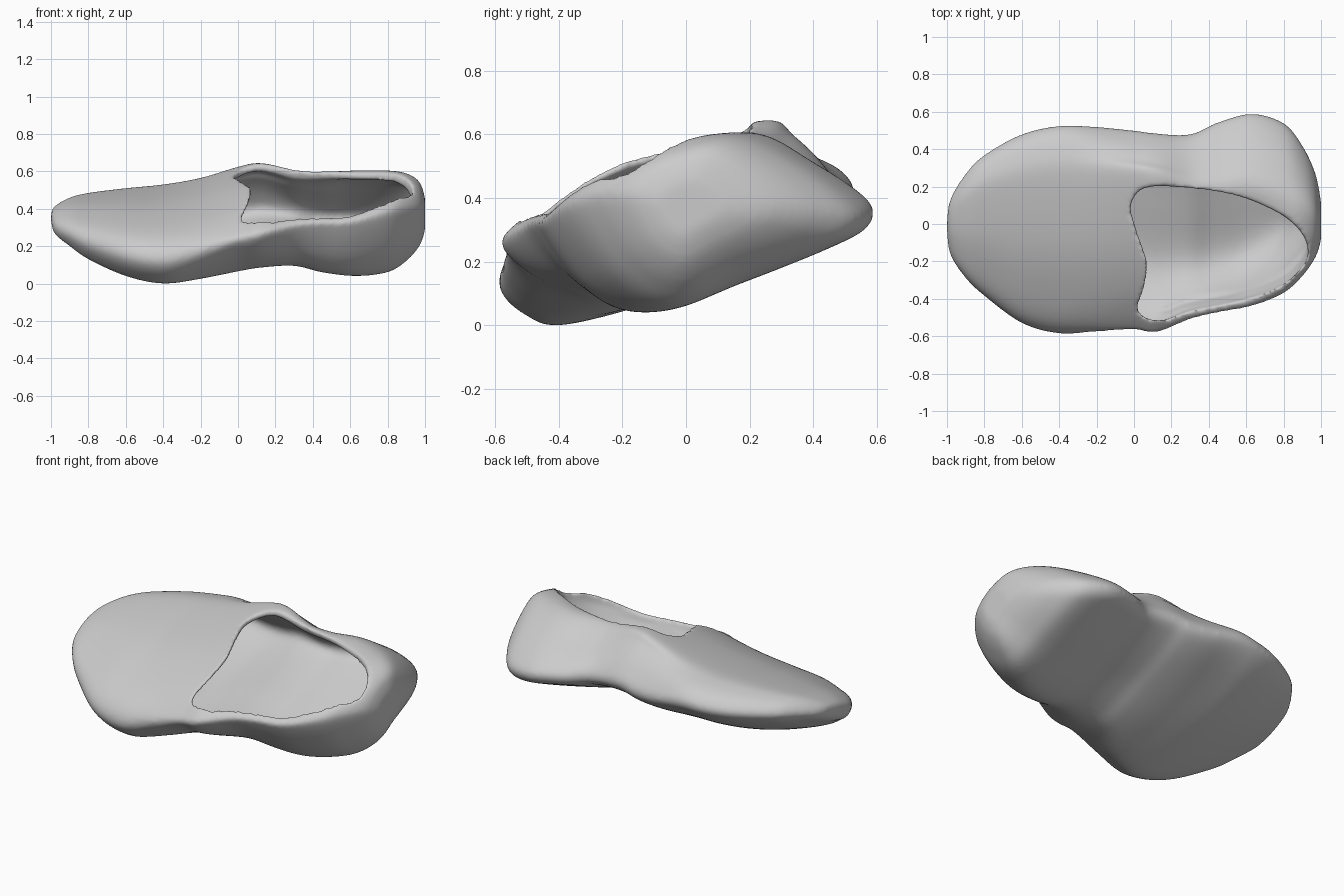
import bpy, bmesh
from mathutils import Vector

if "Cube" in bpy.data.objects:
    bpy.data.objects.remove(bpy.data.objects["Cube"])

# Rolled cross-sections (y, z) for toe, waist, heel and heel back; points correspond
TOE = [(-.36, 0), (.05, .12), (.38, .28), (.525, .40), (.50, .48), (.40, .525),
       (.25, .53), (-.10, .45), (-.36, .34), (-.53, .23), (-.58, .12), (-.50, .03)]
WAIST = [(-.20, .08), (.12, .19), (.38, .30), (.485, .39), (.43, .50), (.33, .60),
         (.25, .64), (-.10, .55), (-.36, .43), (-.54, .295), (-.56, .23), (-.42, .13)]
HEEL = [(-.14, .042), (.15, .135), (.48, .275), (.575, .33), (.565, .40), (.40, .51),
        (.22, .60), (.0, .53), (-.2, .45), (-.42, .345), (-.43, .285), (-.30, .11)]
BACK = [(-.02, .12), (.15, .19), (.33, .265), (.41, .32), (.405, .39), (.27, .51),
        (.12, .585), (-.04, .565), (-.17, .515), (-.265, .44), (-.275, .37), (-.17, .20)]
KEYS = [(-.4, TOE), (.05, WAIST), (.5, HEEL), (.9, BACK)]

# Stations along the shoe: x, y min, y max, z min, z max
STATIONS = [(-1, -.05, .03, .33, .38), (-.98, -.17, .14, .265, .415),
            (-.9, -.29, .27, .20, .46), (-.8, -.385, .37, .13, .485),
            (-.6, -.53, .48, .04, .51), (-.4, -.585, .525, 0, .53),
            (-.2, -.575, .52, .025, .565), (0, -.565, .50, .065, .625),
            (.12, -.58, .485, .085, .645), (.3, -.51, .48, .095, .61),
            (.45, -.475, .545, .06, .60), (.63, -.44, .59, .04, .605),
            (.8, -.37, .54, .06, .605), (.9, -.28, .42, .12, .59),
            (.97, -.18, .27, .20, .545), (1, -.09, .12, .28, .46)]

# Foot opening seen from above (x, y)
OPENING = [(.03, .175), (-.015, .09), (.02, -.05), (.07, -.2), (.06, -.33), (.025, -.47),
           (.15, -.515), (.3, -.465), (.6, -.405), (.8, -.32), (.905, -.22), (.93, -.14),
           (.89, -.04), (.77, .06), (.55, .15), (.3, .19), (.12, .20)]


def spline(pts, n, closed=False):
    """Catmull-Rom through pts with n samples per span."""
    pts = [Vector(p) for p in pts]
    m, out = len(pts), []
    for i in range(m if closed else m - 1):
        if closed:
            a, b, c, d = (pts[(i + k) % m] for k in (-1, 0, 1, 2))
        else:
            a, b, c, d = (pts[min(max(i + k, 0), m - 1)] for k in (-1, 0, 1, 2))
        for j in range(n):
            t = j / n
            out.append(.5 * (2 * b + (c - a) * t + (2 * a - 5 * b + 4 * c - d) * t * t
                             + (3 * b - a - 3 * c + d) * t ** 3))
    if not closed:
        out.append(pts[-1])
    return out


def section(x, y0, y1, z0, z1):
    """Blend the templates at x and fit the result to the given box."""
    i = 0
    while i < len(KEYS) - 2 and x > KEYS[i + 1][0]:
        i += 1
    (xa, a), (xb, b) = KEYS[i], KEYS[i + 1]
    t = min(max((x - xa) / (xb - xa), 0), 1)
    t = t * t * (3 - 2 * t)
    loop = spline([Vector(p).lerp(Vector(q), t) for p, q in zip(a, b)], 6, True)
    ly, lz = [p.x for p in loop], [p.y for p in loop]
    ky, kz = (y1 - y0) / (max(ly) - min(ly)), (z1 - z0) / (max(lz) - min(lz))
    return [(x, y0 + (p.x - min(ly)) * ky, z0 + (p.y - min(lz)) * kz) for p in loop]


def loft(name, loops):
    bm = bmesh.new()
    rings = [[bm.verts.new(p) for p in loop] for loop in loops]
    n = len(rings[0])
    for r, s in zip(rings, rings[1:]):
        for i in range(n):
            bm.faces.new((r[i], r[(i + 1) % n], s[(i + 1) % n], s[i]))
    bm.faces.new(rings[0])
    bm.faces.new(rings[-1])
    bmesh.ops.triangulate(bm, faces=[f for f in bm.faces if len(f.verts) > 4])
    bmesh.ops.recalc_face_normals(bm, faces=bm.faces)
    mesh = bpy.data.meshes.new(name)
    bm.to_mesh(mesh)
    bm.free()
    ob = bpy.data.objects.new(name, mesh)
    bpy.context.collection.objects.link(ob)
    return ob


# Outer shoe body
rows = spline(STATIONS, 6)
shoe = loft("clog_shoe", [section(*r) for r in rows])

# Inner foot cavity: the same loft pulled in by the wall thickness
W = .045
inner = []
for x, y0, y1, z0, z1 in rows[4:-4]:
    wy, wz = min(W, (y1 - y0) * .3), min(W, (z1 - z0) * .3)
    inner.append(section(x * .955, y0 + wy, y1 - wy, z0 + wz, z1 - wz))
cavity = loft("cavity_cutter", inner)

# Opening cutter: outline swept along the rolled up-axis of the shoe
outline = spline(OPENING, 5, True)
loops = [[(p.x, p.y - .4 * d, .52 + .39 * p.y + .9 * d) for p in outline]
         for d in (-.13, 0)]
loops.append([(p.x, p.y, 1.2) for p in outline])
opening = loft("opening_cutter", loops)

# Carve, then remesh and smooth to round the rim
bpy.context.view_layer.objects.active = shoe
shoe.select_set(True)
for cutter in (cavity, opening):
    cutter.hide_render = True
    mod = shoe.modifiers.new("carve", 'BOOLEAN')
    mod.operation, mod.solver, mod.object = 'DIFFERENCE', 'EXACT', cutter
    bpy.ops.object.modifier_apply(modifier=mod.name)
    bpy.data.objects.remove(cutter)
mod = shoe.modifiers.new("remesh", 'REMESH')
mod.mode, mod.voxel_size, mod.use_smooth_shade = 'VOXEL', .011, True
bpy.ops.object.modifier_apply(modifier=mod.name)
mod = shoe.modifiers.new("smooth", 'SMOOTH')
mod.factor, mod.iterations = .5, 14
bpy.ops.object.modifier_apply(modifier=mod.name)
bpy.ops.object.shade_smooth()
